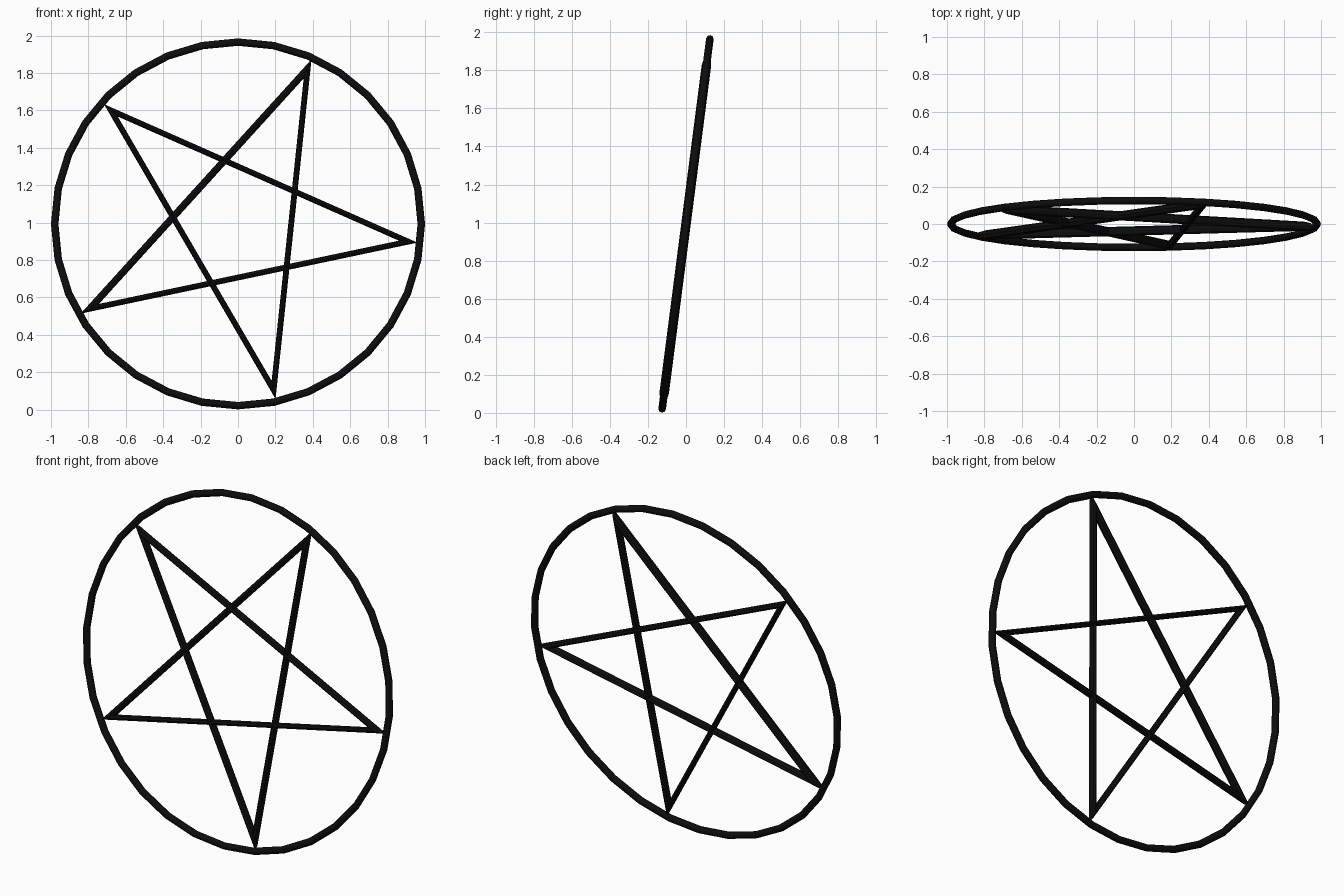
import bpy, bmesh
from math import sin, cos, radians, pi

if "Cube" in bpy.data.objects:
    bpy.data.objects.remove(bpy.data.objects["Cube"])

CENTRE = (0, 0, 0.993)
TILT = (radians(90 - 7.35), 0, 0)      # upright, top leaning back

black = bpy.data.materials.new("black")
black.diffuse_color = (0.004, 0.004, 0.004, 1)
black.use_nodes = True
black.node_tree.nodes["Principled BSDF"].inputs["Base Color"].default_value = black.diffuse_color

# Outer hoop
bpy.ops.mesh.primitive_torus_add(major_radius=0.98, minor_radius=0.02,
                                 major_segments=32, minor_segments=8,
                                 location=CENTRE, rotation=TILT)
hoop = bpy.context.object
hoop.name = "hoop"
hoop.data.materials.append(black)
bpy.ops.object.shade_smooth_by_angle(angle=radians(50))

# Star: one closed bar with mitred points, taller than wide in section
R, THICK, SIDES = 0.915, 0.025, 8
half_width = [0.019, 0.0155, 0.0155, 0.0155, 0.0155]
mid = [radians(66 + 144 * i + 72) for i in range(5)]   # outward normal of each bar


def corner(i, s):
    """Meeting point of neighbouring bar edges, offset s half-widths outward."""
    a, b = mid[i - 1], mid[i]
    da = R * cos(radians(72)) + s * half_width[i - 1]
    db = R * cos(radians(72)) + s * half_width[i]
    det = sin(b - a)
    return (da * sin(b) - db * sin(a)) / det, (db * cos(a) - da * cos(b)) / det


bm = bmesh.new()
loops = []
for i in range(5):
    loop = []
    for k in range(SIDES):
        t = 2 * pi * k / SIDES
        loop.append(bm.verts.new((*corner(i, cos(t)), THICK * sin(t))))
    loops.append(loop)
for i in range(5):
    p, q = loops[i], loops[(i + 1) % 5]
    for k in range(SIDES):
        n = (k + 1) % SIDES
        bm.faces.new((p[k], p[n], q[n], q[k]))
bmesh.ops.recalc_face_normals(bm, faces=bm.faces)
mesh = bpy.data.meshes.new("star")
bm.to_mesh(mesh)
bm.free()
mesh.materials.append(black)
star = bpy.data.objects.new("star", mesh)
star.location, star.rotation_euler = CENTRE, TILT
bpy.context.collection.objects.link(star)
